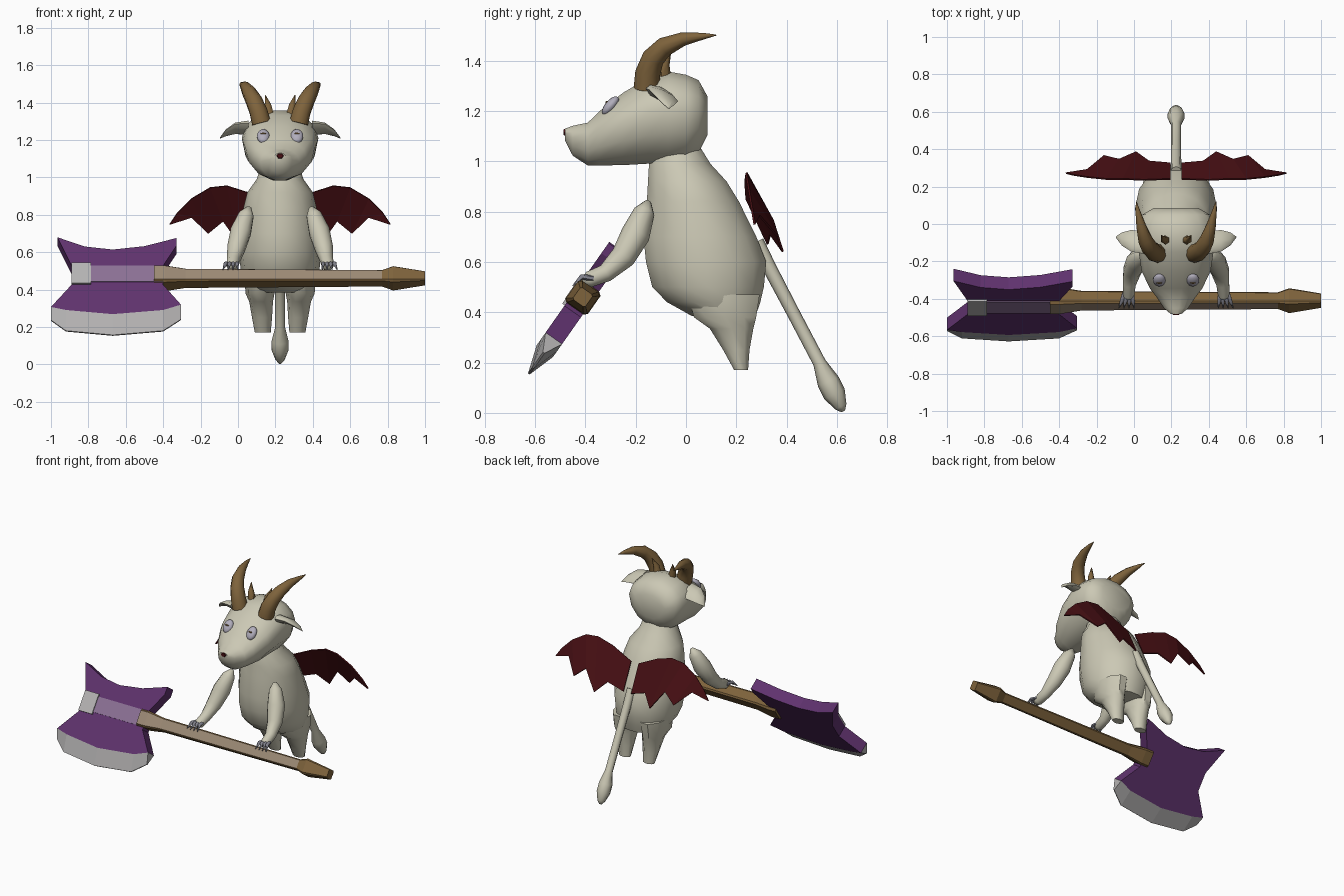
import bpy, bmesh
from math import sin, cos, pi, radians
from mathutils import Vector, Matrix

cube = bpy.data.objects.get("Cube")
if cube:
    bpy.data.objects.remove(cube, do_unlink=True)

CX = 0.225  # centre line of the creature


def material(name, rgb):
    m = bpy.data.materials.new(name)
    m.use_nodes = True
    m.diffuse_color = (*rgb, 1)
    m.node_tree.nodes["Principled BSDF"].inputs["Base Color"].default_value = (*rgb, 1)
    return m


BONE = material("bone_hide", (0.6, 0.58, 0.46))
BROWN = material("horn_brown", (0.21, 0.125, 0.045))
RED = material("dark_red", (0.065, 0.005, 0.007))
PURPLE = material("blade_purple", (0.115, 0.032, 0.155))
LILAC = material("inlay_lilac", (0.26, 0.165, 0.3))
TAN = material("grip_tan", (0.33, 0.25, 0.175))
SILVER = material("edge_silver", (0.46, 0.45, 0.45))
EYE = material("eye_grey", (0.44, 0.42, 0.5))
CLAW = material("claw_grey", (0.22, 0.22, 0.26))


def finish(name, bm, mat, angle):
    bmesh.ops.recalc_face_normals(bm, faces=bm.faces)
    me = bpy.data.meshes.new(name)
    bm.to_mesh(me)
    bm.free()
    me.materials.append(mat)
    ob = bpy.data.objects.new(name, me)
    bpy.context.collection.objects.link(ob)
    if angle:
        bpy.ops.object.select_all(action="DESELECT")
        ob.select_set(True)
        bpy.context.view_layer.objects.active = ob
        bpy.ops.object.shade_smooth_by_angle(angle=radians(angle))
    return ob


def loft(name, rings, mat, angle=45):
    """Skin a list of equal rings and cap both ends."""
    bm = bmesh.new()
    vs = [[bm.verts.new(p) for p in r] for r in rings]
    n = len(vs[0])
    for a, b in zip(vs, vs[1:]):
        for i in range(n):
            j = (i + 1) % n
            bm.faces.new((a[i], a[j], b[j], b[i]))
    bm.faces.new(vs[0])
    bm.faces.new(vs[-1])
    return finish(name, bm, mat, angle)


def ring(c, a, b, n):
    return [Vector(c) + Vector(a) * cos(2 * pi * i / n) + Vector(b) * sin(2 * pi * i / n) for i in range(n)]


def side_point(s, off, y, z):
    return Vector((CX + s * off, y, z))


def tube(name, path, mat, s=1, n=8):
    """Round limb through (offset, y, z, radius) points."""
    pts = [side_point(s, *p[:3]) for p in path]
    rings = []
    for i, p in enumerate(path):
        d = pts[min(i + 1, len(pts) - 1)] - pts[max(i - 1, 0)]
        a = d.cross(Vector((1, 0, 0))).normalized()
        b = d.cross(a).normalized()
        rings.append(ring(pts[i], a * p[3], b * p[3], n))
    return loft(name, rings, mat, 60)


def ellipsoid(name, c, radii, tilt, mat):
    bm = bmesh.new()
    m = Matrix.Translation(c) @ Matrix.Rotation(radians(tilt), 4, "X") @ Matrix.Diagonal((*radii, 1))
    bmesh.ops.create_uvsphere(bm, u_segments=14, v_segments=8, radius=1, matrix=m)
    return finish(name, bm, mat, 60)


# Torso: z, front, back, half width
torso = [(1.07, -.12, .05, .1), (.99, -.15, .1, .125), (.92, -.155, .165, .175), (.84, -.16, .215, .195),
         (.7, -.175, .285, .21), (.6, -.165, .325, .22), (.5, -.14, .315, .21), (.44, -.08, .3, .195),
         (.385, .02, .28, .16)]
loft("torso", [ring((CX, (f + b) / 2, z), (w, 0, 0), (0, (b - f) / 2, 0), 14) for z, f, b, w in torso], BONE)

# Head: y, bottom, top, half width
head = [(-.48, 1.08, 1.13, .03), (-.45, 1.02, 1.142, .065), (-.39, .98, 1.155, .105), (-.345, .98, 1.2, .14),
        (-.25, .98, 1.275, .185), (-.15, .985, 1.335, .2), (-.07, .985, 1.36, .205), (0, .99, 1.347, .2),
        (.05, 1.03, 1.325, .18), (.085, 1.1, 1.26, .12)]
rings = []
for y, lo, hi, w in head:
    mid = lo + (hi - lo) * .6
    r = ring((0, 0, 0), (w, 0, 0), (0, 0, 1), 14)
    rings.append([Vector((CX + p.x, y, mid + p.z * (hi - mid if p.z > 0 else mid - lo))) for p in r])
loft("head", rings, BONE)

# Nose
loft("nose", [ring((CX, y, 1.115), (r, 0, 0), (0, 0, r * .8), 6) for y, r in ((-.47, .024), (-.487, .016))], RED, 0)

# Tail with a bulb at the end
tube("tail", [(0, .28, .68, .03), (0, .33, .58, .028), (0, .43, .39, .026), (0, .53, .2, .026), (0, .565, .125, .045),
              (0, .59, .075, .045), (0, .615, .025, .025), (0, .625, .006, .008)], BONE)

# Wing outline: leading edge and scalloped trailing edge
lead = [(.03, .24, .85), (.175, .235, .92), (.285, .24, .955), (.375, .24, .945), (.475, .25, .885),
        (.55, .262, .81), (.59, .272, .75)]
trail = [(.03, .325, .67), (.145, .335, .71), (.215, .385, .64), (.305, .345, .765), (.385, .365, .7),
         (.475, .29, .785), (.589, .272, .748)]

for s, side in ((1, "left"), (-1, "right")):
    # Leg: z, front, back, inner, outer
    leg = [(.47, 0, .3, .02, .19), (.38, .025, .285, .03, .185), (.335, .09, .272, .038, .165),
           (.25, .145, .255, .043, .15), (.17, .19, .248, .05, .135)]
    loft(side + "_leg", [ring(side_point(s, (i + o) / 2, (f + b) / 2, z), ((o - i) / 2, 0, 0),
                              (0, (b - f) / 2, 0), 10) for z, f, b, i, o in leg], BONE)
    # Arm and claws
    tube(side + "_arm", [(.165, -.15, .84, .012), (.18, -.165, .8, .042), (.21, -.2, .71, .058),
                         (.235, -.25, .62, .05), (.25, -.32, .555, .036), (.255, -.385, .53, .032),
                         (.256, -.41, .52, .015)], BONE, s, 10)
    for k in range(4):
        o = .235 + .014 * k
        spread = .225 + .027 * k
        tube(f"{side}_claw_{k + 1}", [(o, -.37, .535, .013), ((o + spread) / 2, -.415, .54, .011),
                                      (spread, -.45, .505, .002)], CLAW, s, 6)
    # Horns
    tube(side + "_horn", [(.1, -.155, 1.29, .053), (.115, -.152, 1.35, .05), (.14, -.13, 1.41, .045),
                          (.165, -.085, 1.455, .039), (.187, -.01, 1.486, .027), (.205, .07, 1.497, .013),
                          (.213, .12, 1.501, .002)], BROWN, s, 10)
    tube(side + "_small_horn", [(.055, -.085, 1.33, .026), (.065, -.085, 1.385, .02),
                                (.08, -.06, 1.44, .002)], BROWN, s, 6)
    # Drooping ear
    ear = [(.17, -.1, 1.265, .06, .03), (.24, -.09, 1.262, .058, .02), (.29, -.08, 1.238, .035, .012),
           (.322, -.07, 1.21, .003, .003)]
    loft(side + "_ear", [ring(side_point(s, o, y, z), (0, a, -a * .4), (0, 0, b), 8) for o, y, z, a, b in ear], BONE)
    # Eye with a slit pupil
    ellipsoid(side + "_eye", side_point(s, .09, -.3, 1.22), (.034, .022, .046), -40, EYE)
    ellipsoid(side + "_pupil", side_point(s, .09, -.315, 1.234), (.015, .005, .005), -40, BROWN)
    # Wing membrane with slight thickness
    bm = bmesh.new()
    rows = [[bm.verts.new(side_point(s, *p)) for p in e] for e in (lead, trail)]
    for i in range(len(lead) - 1):
        bm.faces.new((rows[0][i], rows[0][i + 1], rows[1][i + 1], rows[1][i]))
    wing = finish(side + "_wing", bm, RED, 0)
    mod = wing.modifiers.new("thickness", "SOLIDIFY")
    mod.thickness = .008
    mod.offset = 0


def axe(x, t, n):
    """Axe frame: t runs down the blade, n out of its front."""
    return Vector((x, -.41 - .575 * t - .818 * n, .46 - .818 * t + .575 * n))


def plate(name, outline, n0, n1, mat):
    return loft(name, [[axe(x, t, n) for x, t in outline] for n in (n0, n1)], mat, 0)


def box_outline(x0, x1, t):
    return [(x0, -t), (x1, -t), (x1, t), (x0, t)]


# Axe handle, with a tan front face between its brown ends
section = [(-1, -.75), (-1, .75), (-.8, 1), (.8, 1), (1, .75), (1, -.75), (.8, -1), (-.8, -1)]
stations = [(-.45, .055), (-.39, .055), (-.28, .041), (.77, .035), (.83, .052), (1, .03)]
handle = loft("axe_handle", [[axe(x, t * h, n * h) for t, n in section] for x, h in stations], BROWN, 0)
handle.data.materials.append(TAN)
front = Vector((0, -.818, .575))
for f in handle.data.polygons:
    if f.normal.dot(front) > .95 and f.center.x < .78:
        f.material_index = 1

# Axe blade
rim = [(-.305, .2), (-.4, .235), (-.67, .262), (-.92, .235), (-1, .215)]
outline = [(-.965, -.24), (-.82, -.18), (-.67, -.16), (-.5, -.182), (-.33, -.235), (-.33, -.185), (-.4, -.055),
           (-.4, .07)] + rim + [(-.89, .07), (-.89, -.055)]
plate("axe_blade", outline, -.04, .04, PURPLE)

# Sharpened silver edge, a wedge below the blade
tips = [(-.305, .27), (-.4, .345), (-.67, .373), (-.92, .345), (-1, .275)]
loft("axe_edge", [[axe(x, t, -.04), axe(x, t, .04), axe(u, v, .004), axe(u, v, -.004)]
                  for (x, t), (u, v) in zip(rim, tips)], SILVER, 0)

# Inlay and band on the blade front
plate("blade_inlay", box_outline(-.79, -.4, .052), .038, .046, LILAC)
plate("blade_band", box_outline(-.89, -.785, .068), .038, .052, SILVER)
